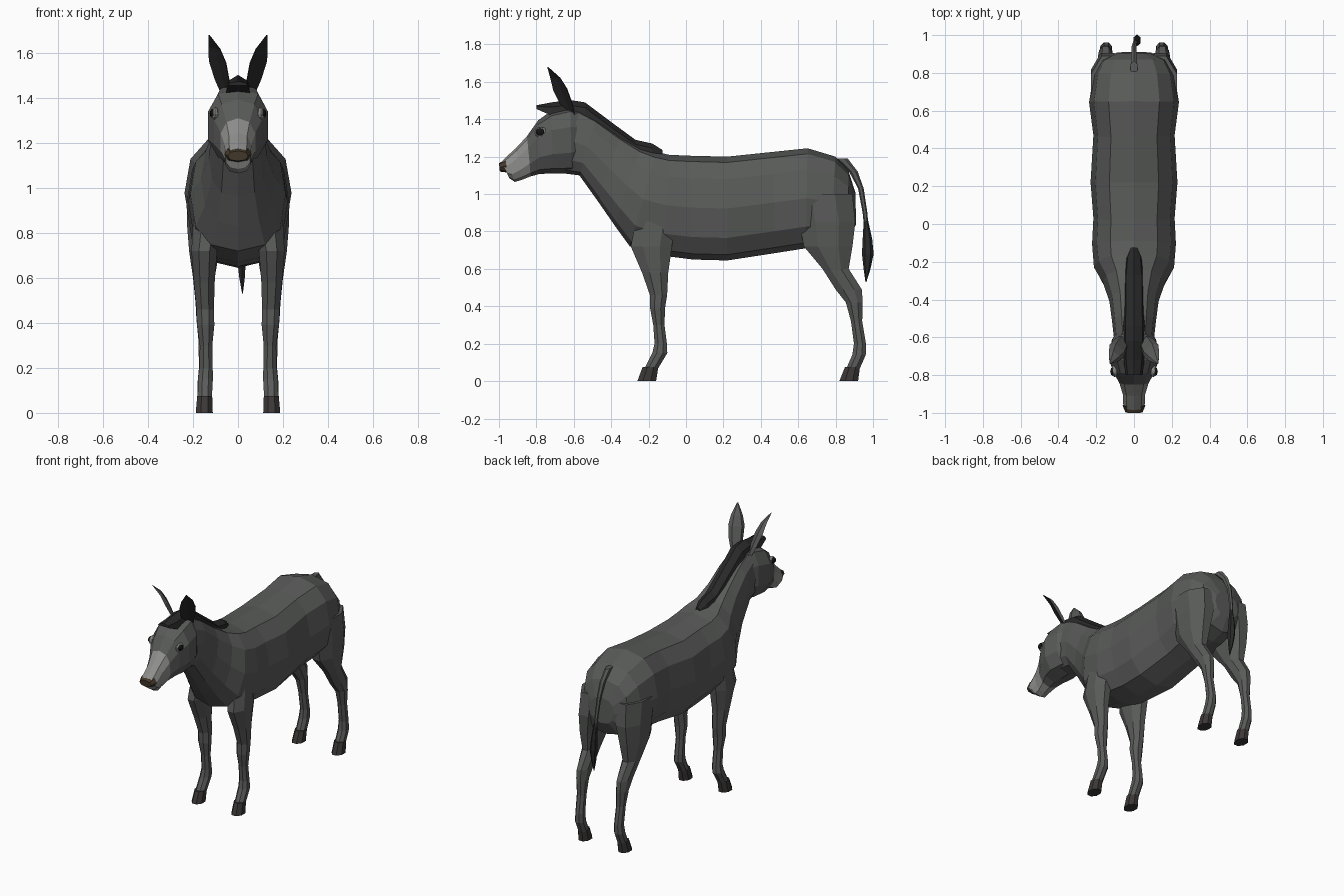
import bpy, bmesh
from math import sin, cos, pi, copysign
from mathutils import Vector

if "Cube" in bpy.data.objects:
    bpy.data.objects.remove(bpy.data.objects["Cube"])


def material(name, r, g, b):
    m = bpy.data.materials.new(name)
    m.diffuse_color = (r, g, b, 1)
    m.use_nodes = True
    m.node_tree.nodes["Principled BSDF"].inputs["Base Color"].default_value = m.diffuse_color
    return m


COAT = material("coat", .10, .105, .10)
BELLY = material("belly", .135, .13, .135)
PALE = material("pale", .27, .27, .26)
DARK = material("dark_hair", .022, .022, .022)
HOOF = material("hoof", .045, .038, .038)
NOSE = material("nose", .06, .042, .025)
EYE = material("eye", .008, .008, .008)


def loft(name, rings, mats, pick=None):
    """Skin a list of equal-length point rings; pick(ring, side) selects a material slot."""
    bm = bmesh.new()
    vs = [[bm.verts.new(p) for p in ring] for ring in rings]
    n = len(rings[0])
    for k in range(len(vs) - 1):
        for i in range(n):
            j = (i + 1) % n
            f = bm.faces.new((vs[k][i], vs[k][j], vs[k + 1][j], vs[k + 1][i]))
            f.material_index = pick(k, i) if pick else 0
    bm.faces.new(vs[0])
    bm.faces.new(vs[-1])
    bmesh.ops.recalc_face_normals(bm, faces=bm.faces)
    me = bpy.data.meshes.new(name)
    bm.to_mesh(me)
    bm.free()
    for m in mats:
        me.materials.append(m)
    ob = bpy.data.objects.new(name, me)
    bpy.context.collection.objects.link(ob)
    return ob


def power(v, p):
    return copysign(abs(v) ** p, v)


def section(ty, tz, by, bz, w, n=12, p=.82):
    """Rounded cross-section hung between a top and a bottom profile point."""
    top, bot = Vector((0, ty, tz)), Vector((0, by, bz))
    mid, half = (top + bot) / 2, (top - bot) / 2
    return [mid + half * power(cos(2 * pi * i / n), p)
            + Vector((w * power(sin(2 * pi * i / n), p), 0, 0)) for i in range(n)]


def flat_ring(z, y, ry, x, rx, n=8):
    """Horizontal oval used for legs, hooves and tail."""
    return [Vector((x + rx * cos(2 * pi * (i + .5) / n),
                    y + ry * sin(2 * pi * (i + .5) / n) / cos(pi / n), z)) for i in range(n)]


# Trunk and neck: top y, top z, bottom y, bottom z, half width
trunk = [
    (.905, 1.01, .91, .84, .09), (.87, 1.12, .865, .75, .175),
    (.80, 1.20, .77, .72, .215), (.65, 1.245, .64, .71, .238),
    (.46, 1.225, .48, .685, .215), (.22, 1.20, .22, .645, .23),
    (.02, 1.205, .04, .65, .215), (-.09, 1.21, -.12, .67, .222),
    (-.16, 1.225, -.30, .72, .212), (-.24, 1.25, -.38, .83, .165),
    (-.35, 1.315, -.47, .96, .13), (-.48, 1.405, -.57, 1.10, .115),
    (-.58, 1.46, -.65, 1.11, .105)]
loft("body", [section(*s) for s in trunk], [COAT, BELLY],
     lambda k, i: 1 if 3 <= k <= 10 and i in (4, 5, 6, 7) and (k < 7 or i in (5, 6)) else 0)

# Head, pale muzzle, dark nose pad
head = [
    (-.55, 1.45, -.56, 1.14, .085), (-.62, 1.47, -.61, 1.11, .122),
    (-.72, 1.445, -.71, 1.11, .138), (-.79, 1.395, -.78, 1.108, .112),
    (-.85, 1.31, -.83, 1.095, .08)]
muzzle = [head[-1], (-.91, 1.245, -.88, 1.075, .062), (-.965, 1.195, -.915, 1.065, .06),
          (-.985, 1.175, -.945, 1.085, .056)]
loft("head", [section(*s, n=10) for s in head], [COAT])
loft("muzzle", [section(*s, n=10) for s in muzzle], [PALE])
loft("nose", [section(-.965, 1.185, -.955, 1.115, .061, n=8),
              section(-1.0, 1.165, -.995, 1.12, .045, n=8)], [NOSE])

# Mane and forelock: y, top z, half width, depth
mane = [(-.125, 1.235, .02, .05), (-.18, 1.27, .045, .07), (-.27, 1.29, .055, .07),
        (-.40, 1.385, .055, .08), (-.54, 1.49, .06, .08), (-.62, 1.503, .06, .08),
        (-.72, 1.49, .055, .07), (-.80, 1.475, .045, .02)]
loft("mane", [[Vector((-w, y, z - d)), Vector((-w * .75, y, z - d * .35)), Vector((0, y, z)),
               Vector((w * .75, y, z - d * .35)), Vector((w, y, z - d))]
              for y, z, w, d in mane], [DARK])

# Legs and hooves: z, y, half depth, x, half width
front = [
    (.95, -.15, .10, .12, .08), (.72, -.185, .11, .15, .062), (.58, -.165, .07, .15, .05),
    (.46, -.147, .046, .146, .042), (.39, -.152, .04, .144, .042), (.30, -.145, .03, .142, .03),
    (.20, -.135, .033, .142, .032), (.15, -.14, .04, .145, .036), (.06, -.19, .036, .148, .034)]
hind = [
    (1.0, .73, .16, .13, .105), (.85, .755, .15, .14, .095), (.72, .76, .13, .15, .073),
    (.60, .80, .07, .152, .052), (.49, .87, .07, .15, .042), (.42, .90, .045, .15, .038),
    (.32, .912, .03, .148, .03), (.20, .93, .032, .146, .03), (.14, .925, .036, .148, .034),
    (.06, .89, .036, .148, .034)]
hooves = {"front": [(.075, -.19, .042, .148, .036), (0, -.21, .05, .15, .041)],
          "hind": [(.075, .89, .04, .148, .036), (0, .87, .05, .15, .041)]}


def sided(rings, s):
    return [flat_ring(z, y, ry, s * x, rx) for z, y, ry, x, rx in rings]


# Ears: x, y, z, radius
ear = [(.055, -.615, 1.42, .03), (.072, -.64, 1.48, .043), (.092, -.675, 1.56, .05),
       (.106, -.70, 1.62, .035), (.128, -.74, 1.68, .003)]


def ear_ring(x, y, z, r, s):
    """Cupped section opening forward and outward."""
    wide = Vector((.75, .7, .1)) * r
    out = Vector((.65, -.7, 0)) * r
    pts = [wide, wide * .6 - out * .55, -wide * .6 - out * .55, -wide, -out * .15]
    return [Vector((s * (x + p.x), y + p.y, z + p.z)) for p in pts]


def ball(name, loc, scale, mat):
    bm = bmesh.new()
    bmesh.ops.create_uvsphere(bm, u_segments=8, v_segments=6, radius=1)
    for v in bm.verts:
        v.co = Vector(loc) + Vector(a * b for a, b in zip(v.co, scale))
    me = bpy.data.meshes.new(name)
    bm.to_mesh(me)
    bm.free()
    me.materials.append(mat)
    bpy.context.collection.objects.link(bpy.data.objects.new(name, me))


for s, side in ((1, "left"), (-1, "right")):
    for kind, rings in (("front", front), ("hind", hind)):
        loft(f"{kind}_leg_{side}", sided(rings, s), [COAT])
        loft(f"{kind}_hoof_{side}", sided(hooves[kind], s), [HOOF])
    # Hollow inner ear faces are dark
    loft(f"ear_{side}", [ear_ring(*e, s) for e in ear], [COAT, DARK],
         lambda k, i: 1 if i in (3, 4) else 0)
    # Eye with pale rim
    ball(f"eye_rim_{side}", (s * .102, -.775, 1.33), (.018, .036, .028), PALE)
    ball(f"eye_{side}", (s * .109, -.780, 1.332), (.017, .026, .021), EYE)

# Tail stem and tuft: z, y, half depth, x, half width
stem = [(1.19, .83, .03, 0, .02), (1.12, .895, .02, 0, .017), (1.03, .935, .013, 0, .014),
        (.90, .957, .011, .005, .012), (.78, .968, .01, .01, .01)]
tuft = [(.86, .962, .01, .008, .01), (.76, .97, .022, .012, .018), (.68, .972, .027, .016, .022),
        (.60, .968, .016, .018, .014), (.53, .962, .002, .02, .002)]
loft("tail", [flat_ring(*r, n=6) for r in stem], [COAT])
loft("tail_tuft", [flat_ring(*r, n=6) for r in tuft], [DARK])
